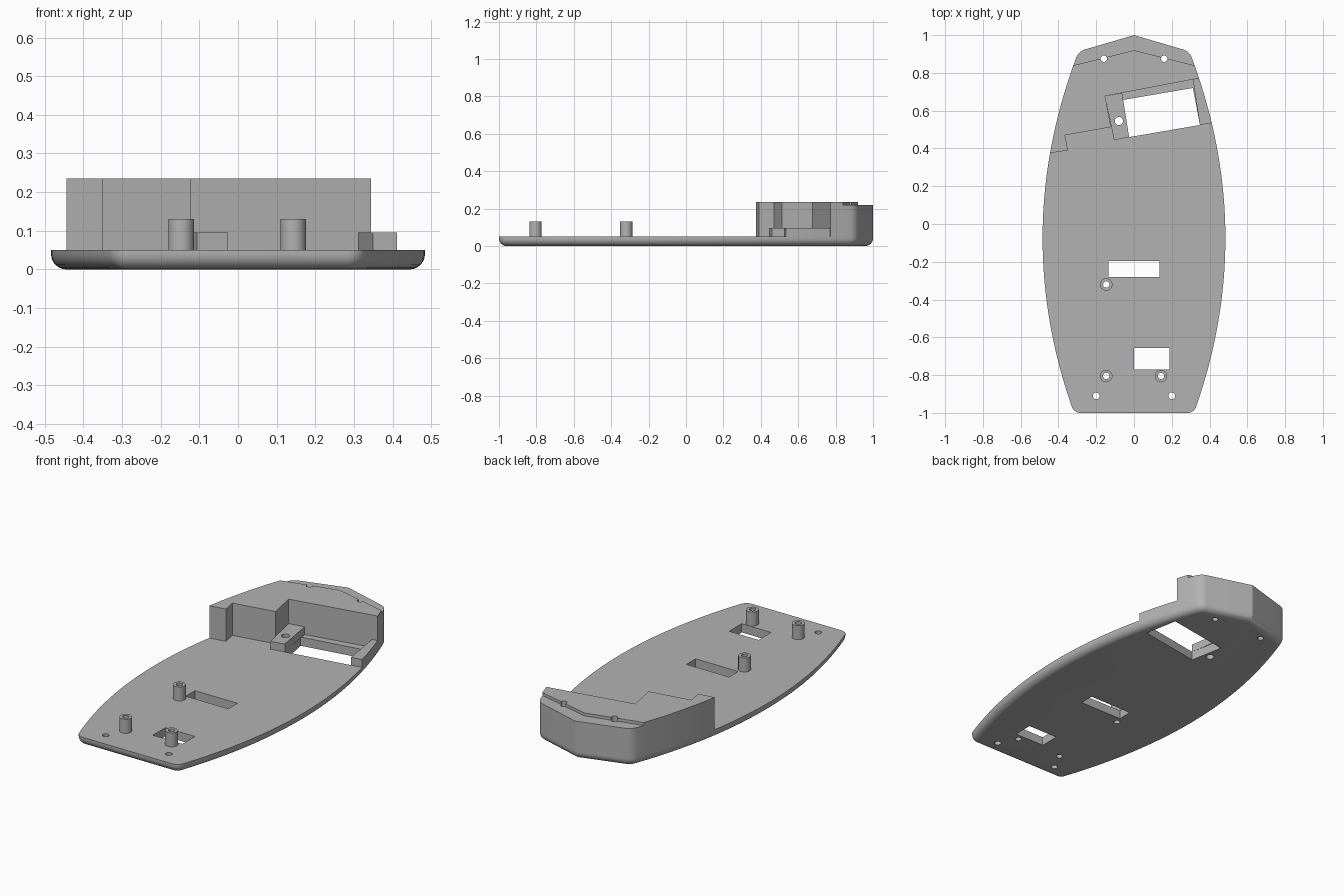
import bpy, bmesh, math
from mathutils import Vector

if "Cube" in bpy.data.objects:
    bpy.data.objects.remove(bpy.data.objects["Cube"], do_unlink=True)

grey = bpy.data.materials.new("plain_grey")
grey.use_nodes = True
grey.diffuse_color = (0.45, 0.45, 0.45, 1)
grey.node_tree.nodes["Principled BSDF"].inputs["Base Color"].default_value = (0.45, 0.45, 0.45, 1)

PLATE, MOUNT, WALL, POST = 0.05, 0.095, 0.235, 0.13
FILLET = 0.04


def side_x(y):
    """Half width of the long curved side."""
    return 0.484 - (y + 0.0756) ** 2 / 5.14


def round_corner(p, d1, d2, t, n=6):
    """Circular arc that trims a corner by t along both directions."""
    p, d1, d2 = Vector(p), Vector(d1).normalized(), Vector(d2).normalized()
    r = t * math.tan(d1.angle(d2) / 2)
    c = p + (d1 + d2).normalized() * math.hypot(r, t)
    v1, v2 = p + d1 * t - c, p + d2 * t - c
    return [c + v1.lerp(v2, k / n).normalized() * r for k in range(n + 1)]


def hull_outline():
    half = round_corner((side_x(-1), -1), (-1, 0), (0.36, 1), 0.035)
    tip = round_corner((side_x(0.914), 0.914), (0.385, -1), (-0.293, 0.086), 0.035)
    lo, hi = half[-1].y, tip[0].y
    for k in range(1, 48):
        y = lo + (hi - lo) * k / 48
        half.append(Vector((side_x(y), y)))
    half += tip
    return half + [Vector((0, 1))] + [Vector((-p.x, p.y)) for p in reversed(half)]


def inset(pts, d):
    """Move a counter-clockwise outline inward by d."""
    out = []
    for i, p in enumerate(pts):
        a = (p - pts[i - 1]).normalized()
        b = (pts[(i + 1) % len(pts)] - p).normalized()
        n1, n2 = Vector((-a.y, a.x)), Vector((-b.y, b.x))
        out.append(p + (n1 + n2) / (1 + n1.dot(n2)) * d)
    return out


def loft(bm, rings):
    """Closed solid through (outline, height) rings."""
    loops = [[bm.verts.new((p[0], p[1], z)) for p in pts] for pts, z in rings]
    faces = [bm.faces.new(loops[0]), bm.faces.new(loops[-1])]
    for low, high in zip(loops, loops[1:]):
        for i in range(len(low)):
            faces.append(bm.faces.new((low[i - 1], low[i], high[i], high[i - 1])))
    bmesh.ops.recalc_face_normals(bm, faces=faces)


def circle(x, y, r, n=24):
    return [(x + r * math.cos(math.tau * k / n), y + r * math.sin(math.tau * k / n))
            for k in range(n)]


def solid(name, *shapes):
    """Object from one or more stacks of rings."""
    bm = bmesh.new()
    for rings in shapes:
        loft(bm, rings)
    me = bpy.data.meshes.new(name)
    bm.to_mesh(me)
    bm.free()
    me.materials.append(grey)
    ob = bpy.data.objects.new(name, me)
    bpy.context.collection.objects.link(ob)
    return ob


def prism(pts, z0, z1):
    return [(pts, z0), (pts, z1)]


def carve(ob, shapes, operation="DIFFERENCE"):
    cutter = solid("cutter", *shapes)
    cutter.hide_render = True
    mod = ob.modifiers.new("carve", "BOOLEAN")
    mod.operation, mod.solver, mod.object = operation, "EXACT", cutter
    bpy.context.view_layer.objects.active = ob
    bpy.ops.object.modifier_apply(modifier=mod.name)
    bpy.data.objects.remove(cutter, do_unlink=True)


def drill(*spots):
    return [prism(circle(x, y, r), -0.1, 0.4) for x, y, r in spots]


def rect(x0, x1, y0, y1):
    return [(x0, y0), (x1, y0), (x1, y1), (x0, y1)]


hull = hull_outline()
nose_holes = [(s * 0.16, 0.875, 0.017) for s in (-1, 1)]
tail_holes = [(s * 0.2, -0.91, 0.018) for s in (-1, 1)]
posts = [(-0.147, -0.32), (-0.147, -0.805), (0.143, -0.805)]
mount_hole = (-0.08, 0.545, 0.022)

# Base plate with rounded underside, windows and screw holes
rings = []
for k in range(7):
    a = math.pi / 2 * k / 6
    rings.append((inset(hull, FILLET * (1 - math.sin(a))), FILLET * (1 - math.cos(a))))
plate = solid("base_plate", rings + [(hull, PLATE)])
window = [(-0.026, 0.46), (0.349, 0.524), (0.312, 0.72), (-0.063, 0.656)]
carve(plate, [prism(w, -0.1, 0.4) for w in (
    rect(-0.135, 0.135, -0.28, -0.197), rect(0, 0.187, -0.77, -0.657), window)])
carve(plate, drill(*nose_holes, *tail_holes, mount_hole,
                   *[(x, y, 0.017) for x, y in posts]))

# Raised nose block with stepped front wall and lowered rim
block = solid("nose_block", prism(hull, PLATE, WALL))
carve(block, [prism([(-0.6, -1.1), (0.6, -1.1), (0.6, 0.82), (-0.153, 0.677),
                     (-0.122, 0.513), (-0.365, 0.47), (-0.35, 0.39), (-0.6, 0.351)],
                    -0.1, 0.4)])
carve(block, [prism([(0, 0.92), (0.5, 0.795), (0.5, 1.1), (-0.5, 1.1), (-0.5, 0.795)],
                    0.218, 0.4)])
carve(block, drill(*nose_holes))

# Low mounting blocks on both sides of the large window
left = solid("outer_mount", prism(hull, PLATE, MOUNT))
carve(left, [prism([(0.349, 0.524), (0.6, 0.567), (0.6, 0.82), (0.312, 0.765)],
                   -0.1, 0.4)], "INTERSECT")
right = solid("inner_mount", prism([(-0.106, 0.444), (-0.026, 0.46), (-0.063, 0.693),
                                    (-0.153, 0.677)], PLATE, MOUNT))
carve(right, drill(mount_hole))

# Hollow screw posts
parts = [plate, block, left, right]
for x, y in posts:
    post = solid("screw_post", prism(circle(x, y, 0.033, 32), PLATE, POST))
    carve(post, drill((x, y, 0.017)))
    parts.append(post)

# Smooth curved surfaces, crisp edges
bpy.ops.object.select_all(action="DESELECT")
for ob in parts:
    ob.select_set(True)
bpy.context.view_layer.objects.active = plate
bpy.ops.object.shade_smooth_by_angle(angle=math.radians(25))
